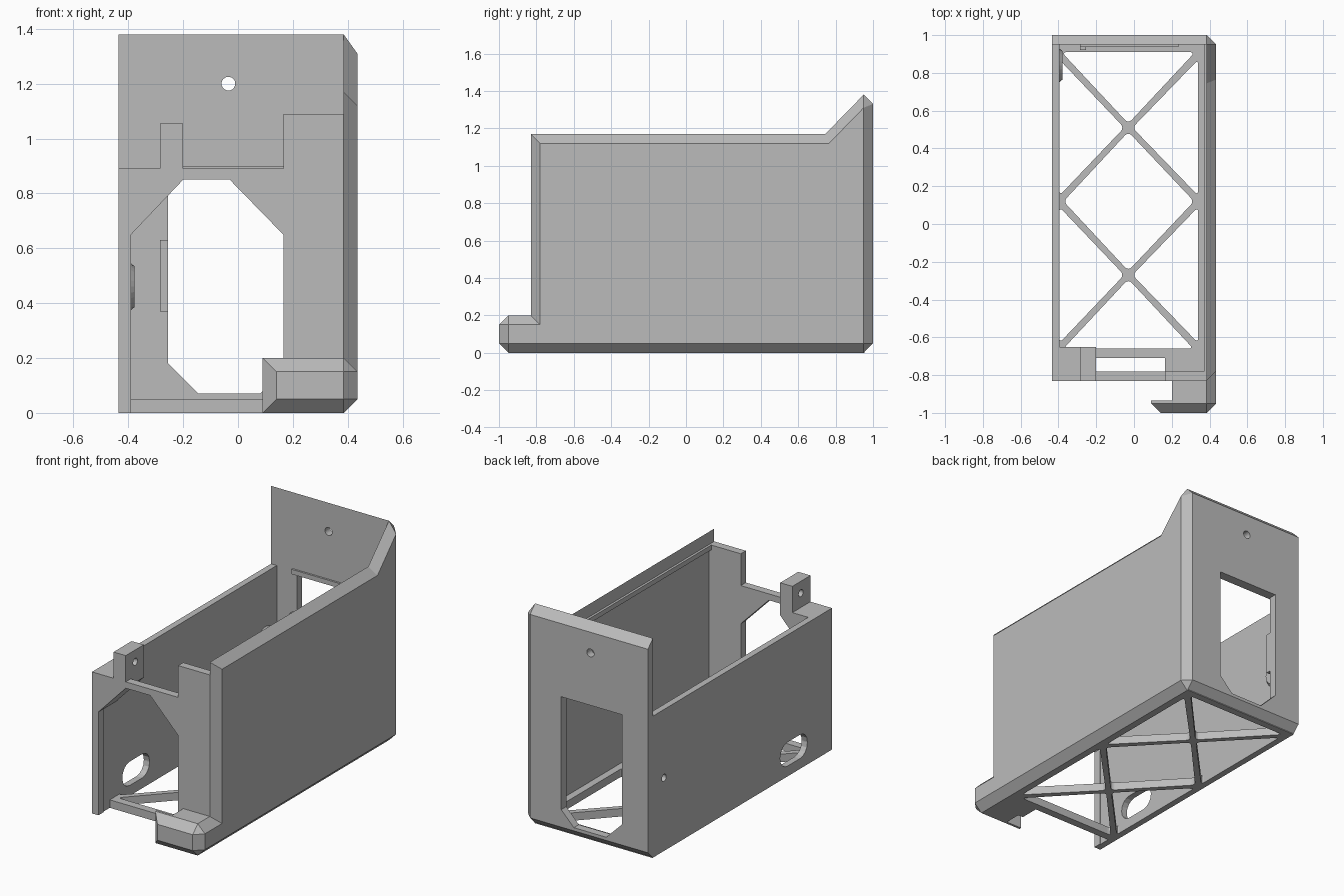
import bpy, bmesh, math
from mathutils import Vector

if "Cube" in bpy.data.objects:
    bpy.data.objects.remove(bpy.data.objects["Cube"])

grey = bpy.data.materials.new("plain grey")
grey.use_nodes = True
grey.diffuse_color = (0.5, 0.5, 0.5, 1)
grey.node_tree.nodes["Principled BSDF"].inputs["Base Color"].default_value = (0.5, 0.5, 0.5, 1)


def place(axis, depth, u, v):
    """Point at a depth along an axis, with u, v on the two other axes in order."""
    p = [u, v]
    p.insert("xyz".index(axis), depth)
    return Vector(p)


def loft(name, axis, d0, ring0, d1, ring1, rounding=0):
    """Solid between two rings that have the same number of points."""
    bm = bmesh.new()
    a = [bm.verts.new(place(axis, d0, *p)) for p in ring0]
    b = [bm.verts.new(place(axis, d1, *p)) for p in ring1]
    n = len(a)
    bm.faces.new(a[::-1])
    bm.faces.new(b)
    for i in range(n):
        j = (i + 1) % n
        bm.faces.new((a[i], a[j], b[j], b[i]))
    if rounding:
        uprights = [bm.edges.get((a[i], b[i])) for i in range(n)]
        bmesh.ops.bevel(bm, geom=uprights, offset=rounding, segments=4,
                        profile=0.5, affect='EDGES')
    bmesh.ops.remove_doubles(bm, verts=bm.verts, dist=0.0005)
    bmesh.ops.recalc_face_normals(bm, faces=bm.faces)
    mesh = bpy.data.meshes.new(name)
    bm.to_mesh(mesh)
    bm.free()
    mesh.materials.append(grey)
    obj = bpy.data.objects.new(name, mesh)
    bpy.context.collection.objects.link(obj)
    return obj


def prism(name, axis, d0, d1, ring, rounding=0):
    return loft(name, axis, d0, ring, d1, ring, rounding)


def rect(u0, u1, v0, v1):
    return [(u0, v0), (u1, v0), (u1, v1), (u0, v1)]


def box(name, x0, x1, y0, y1, z0, z1):
    return prism(name, "z", z0, z1, rect(x0, x1, y0, y1))


def disc(u, v, r, sides=24):
    return [(u + r * math.cos(math.tau * i / sides),
             v + r * math.sin(math.tau * i / sides)) for i in range(sides)]


def cut(obj, cutters):
    for c in cutters:
        c.hide_render = True
        mod = obj.modifiers.new("cut", 'BOOLEAN')
        mod.operation = 'DIFFERENCE'
        mod.solver = 'EXACT'
        mod.object = c
        bpy.context.view_layer.objects.active = obj
        bpy.ops.object.modifier_apply(modifier=mod.name)
        bpy.data.objects.remove(c)


# Tall side wall, chamfered on every outer edge
inner = [(-1, .05), (-.95, 0), (.95, 0), (1, .05), (1, 1.33), (.95, 1.38),
         (.745, 1.17), (-.83, 1.17), (-.83, .2), (-.95, .2), (-1, .15)]
outer = [(-.95, .05), (-.95, .05), (.95, .05), (.95, .05), (.95, 1.31), (.95, 1.31),
         (.765, 1.12), (-.78, 1.12), (-.78, .15), (-.95, .15), (-.95, .15)]
loft("tall_side_wall", "x", .385, inner, .435, outer)
box("tall_wall_ledge", .37, .385, -.78, .95, 1.06, 1.09)

# Low side wall with a slot and a screw hole in a round boss
low_wall = box("low_side_wall", -.435, -.395, -.83, .955, 0, .89)
boss = loft("screw_boss", "x", -.396, disc(.84, .46, .09), -.378, disc(.84, .46, .075))
slot = prism("slot_cutter", "x", -.5, -.3, rect(-.585, -.315, .065, .215), .072)
cut(low_wall, [slot, prism("hole_cutter", "x", -.5, -.3, disc(.84, .46, .022))])
cut(boss, [prism("hole_cutter", "x", -.5, -.3, disc(.84, .46, .022))])

# Back plate with a large opening and a mounting hole
back = prism("back_plate", "x", -.435, .385,
             [(.95, 0), (1, .05), (1, 1.33), (.95, 1.38)])
opening = [(-.145, .07), (.08, .07), (.168, .16), (.168, .87), (-.255, .87), (-.255, .18)]
cut(back, [prism("opening_cutter", "y", .8, 1.1, opening),
           prism("hole_cutter", "y", .8, 1.1, disc(-.035, 1.2, .025))])
box("opening_lip", -.285, .235, .938, .952, .87, .9)
box("opening_clip", -.285, -.255, .92, .952, .37, .63)

# Front wall with its arched opening
prism("front_wall", "y", -.83, -.78,
      [(-.435, 0), (-.39, 0), (-.39, .65), (-.2, .85), (-.03, .85), (.165, .65),
       (.165, 0), (.385, 0), (.385, 1.09), (.165, 1.09), (.165, .89), (-.435, .89)])

# Corner gusset and drilled tab
prism("corner_gusset", "y", -.83, -.65,
      [(-.435, .65), (-.39, .65), (-.2, .85), (-.2, .89), (-.435, .89)])
tab = box("drilled_tab", -.285, -.2, -.83, -.65, .88, 1.055)
cut(tab, [prism("hole_cutter", "x", -.4, -.1, disc(-.735, .98, .022))])

# Floor with a cross-braced lattice
floor = box("lattice_floor", -.435, .385, -.71, .955, 0, .05)
left, right, mid = -.395, .34, -.03
gap, half = .022, .39
holes = []
for cy, end in ((.51, .91), (-.27, -.66)):
    sign = 1 if end > 0 else -1
    reach = (abs(end - cy) - gap) / 1.07
    holes.append([(mid, cy + sign * gap), (mid - reach, end), (mid + reach, end)])
    for side, s in ((left, 1), (right, -1)):
        tall = half - .03
        holes.append([(mid - s * gap, cy), (side, cy - tall), (side, cy + tall)])
holes.append([(mid, .51 - gap), (left + gap, .12), (mid, -.27 + gap), (right - gap, .12)])
cut(floor, [prism("lattice_cutter", "z", -.1, .2, h, .025) for h in holes])
box("floor_corner", .165, .385, -.83, -.7, 0, .05)

# Hooked foot at the front corner
loft("foot_front", "y", -.95, rect(.09, .385, 0, .2), -1, rect(.14, .385, .05, .15))
box("foot_hook", .09, .385, -.95, -.935, 0, .2)
box("foot_arm", .2, .385, -.94, -.78, 0, .2)
